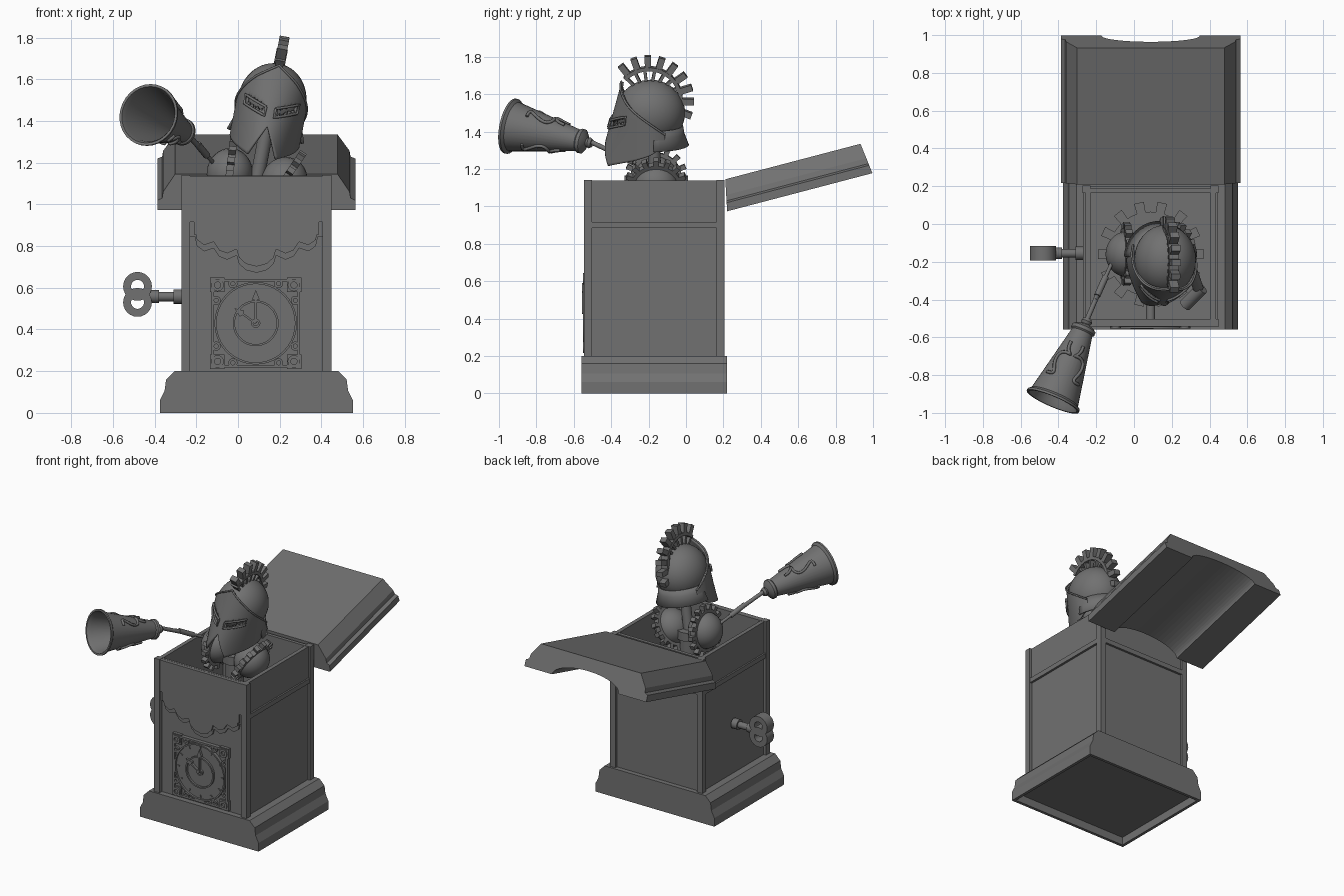
import bpy, bmesh
from math import sin, cos, pi, radians
from mathutils import Matrix, Vector

if "Cube" in bpy.data.objects:
    bpy.data.objects.remove(bpy.data.objects["Cube"])

T = Matrix.Translation
R = lambda deg, ax: Matrix.Rotation(radians(deg), 4, ax)
I = Matrix.Identity(4)
F = R(90, 'X')                                   # drawing plane x,z; depth towards -y
SIDE = Matrix(((0, 0, 1, 0), (1, 0, 0, 0), (0, 1, 0, 0), (0, 0, 0, 1)))  # plane y,z
CX = 0.088                                       # centre of the case in x
dark = bpy.data.materials.new('dark_metal')
dark.diffuse_color = (.165, .165, .165, 1)
dark.use_nodes = True
dark.node_tree.nodes["Principled BSDF"].inputs["Base Color"].default_value = dark.diffuse_color


def make(name, verts, faces, M=I, smooth=False):
    bm = bmesh.new()
    vs = [bm.verts.new(M @ Vector(v)) for v in verts]
    for f in faces:
        bm.faces.new([vs[i] for i in f])
    bmesh.ops.remove_doubles(bm, verts=bm.verts, dist=1e-5)
    bmesh.ops.recalc_face_normals(bm, faces=bm.faces)
    me = bpy.data.meshes.new(name)
    bm.to_mesh(me)
    bm.free()
    me.materials.append(dark)
    ob = bpy.data.objects.new(name, me)
    bpy.context.collection.objects.link(ob)
    if smooth:
        bpy.ops.object.select_all(action='DESELECT')
        ob.select_set(True)
        bpy.context.view_layer.objects.active = ob
        bpy.ops.object.shade_smooth_by_angle(angle=radians(35))
    return ob


def prism(name, pts, d0, d1, M=F, k0=0, k1=0):
    n = len(pts)
    vs = [(x, y, d0 + k0 * y) for x, y in pts] + [(x, y, d1 + k1 * y) for x, y in pts]
    fs = [range(n), range(n, 2 * n)] + [(i, (i + 1) % n, n + (i + 1) % n, n + i) for i in range(n)]
    return make(name, vs, fs, M)


def box(name, x0, x1, y0, y1, z0, z1, M=I):
    return prism(name, [(x0, y0), (x1, y0), (x1, y1), (x0, y1)], z0, z1, M)


def lathe(name, prof, M, seg=24, closed=False):
    n = len(prof)
    vs = [(r * cos(2 * pi * j / seg), r * sin(2 * pi * j / seg), z) for j in range(seg) for r, z in prof]
    fs = [(j * n + i, j * n + (i + 1) % n, (j + 1) % seg * n + (i + 1) % n, (j + 1) % seg * n + i)
          for j in range(seg) for i in range(n if closed else n - 1)]
    return make(name, vs, fs, M, True)


def aim(p, d):
    return T(p) @ Vector(d).to_track_quat('Z', 'Y').to_matrix().to_4x4()


def rod(name, p, q, r, seg=16):
    d = Vector(q) - Vector(p)
    return lathe(name, [(0, 0), (r, 0), (r, d.length), (0, d.length)], aim(p, d), seg)


def washer(name, r0, r1, d0, d1, M, seg=40):
    return lathe(name, [(r0, d0), (r1, d0), (r1, d1), (r0, d1)], M, seg, True)


def gear(name, M, r0, r1, h, n):
    pts = []
    for i in range(n):
        for a, r in ((-.5, r0), (-.23, r0), (-.21, r1), (.21, r1), (.23, r0)):
            t = 2 * pi * (i + a) / n
            pts.append((r * cos(t), r * sin(t)))
    return prism(name, pts, -h, h, M)


def tube(name, pts, r):
    cu = bpy.data.curves.new(name, 'CURVE')
    cu.dimensions, cu.bevel_depth, cu.bevel_resolution, cu.use_fill_caps = '3D', r, 1, True
    s = cu.splines.new('POLY')
    s.points.add(len(pts) - 1)
    for p, c in zip(s.points, pts):
        p.co = (*c, 1)
    cu.materials.append(dark)
    bpy.context.collection.objects.link(bpy.data.objects.new(name, cu))


def mirrored(half):
    return [(CX + x, z) for x, z in half] + [(CX - x, z) for x, z in reversed(half) if x > 0]


# base moulding, with a shallow recess underneath
prism('base', mirrored([(.463, .055), (.463, .06), (.44, .107), (.433, .16), (.393, .2)]), -.22, .558)
for s in (-1, 1):
    xc = CX + s * .453
    box('base_rim_side', xc - .01, xc + .01, -.558, .22, 0, .055)
for y in (-.558, .2):
    box('base_rim_end', CX - .463, CX + .463, y, y + .02, 0, .055)

# case: corner posts, recessed panels, rails
X0, X1, Y0, Y1 = CX - .36, CX + .36, -.545, .205
for x in (X0, X1 - .042):
    for y in (Y0, Y1 - .042):
        box('corner_post', x, x + .042, y, y + .042, .2, 1.14)
for s, x in ((1, X0), (-1, X1)):
    for name, d, z0, z1 in (('side_panel', .018, .2, .885), ('side_rail', .003, .885, .918),
                            ('side_frieze', .014, .918, 1.138)):
        a, b = sorted((x + s * d, x + s * .042))
        box(name, a, b, Y0 + .03, Y1 - .03, z0, z1)
box('front_panel', X0 + .03, X1 - .03, Y0 + .026, Y0 + .042, .2, 1.138)
box('back_panel', X0 + .03, X1 - .03, Y1 - .042, Y1 - .018, .2, 1.138)
box('back_rail', X0 + .03, X1 - .03, Y1 - .042, Y1 - .003, .885, .918)

# scalloped valance in two layers, the upper one stepped at the sides
scallops = [(0, .672), (.05, .685), (.083, .715), (.095, .755), (.14, .735), (.178, .75), (.205, .79),
            (.25, .775), (.285, .8), (.295, .845)]
prism('valance', mirrored(scallops + [(.318, .845), (.318, 1.137)]), .51, .53)
upper = [(x, z + .03) for x, z in scallops[:-1]] + [(.29, .855), (.3, .855), (.3, .916), (.318, .916), (.318, 1.137)]
prism('valance_top_layer', mirrored(upper), .51, .542)

# clock face
C = T((CX - .003, 0, .43)) @ F
prism('clock_plate', [(-.2, -.2), (.2, -.2), (.2, .2), (-.2, .2)], .51, .53, C)
for i in range(4):
    Q = C @ R(90 * i, 'Z')
    prism('clock_frame', [(-.213, -.213), (.213, -.213), (.2, -.2), (-.2, -.2)], .51, .545, Q)
    prism('corner_block', [(.15, .15), (.219, .15), (.219, .219), (.15, .219)], .51, .54, Q)
    washer('corner_rosette', .015, .03, .52, .552, Q @ T((.183, .183, 0)), 16)
    for s in (-1, 1):
        washer('corner_scroll', .01, .022, .52, .545, Q @ R(s * 15, 'Z') @ T((.155, .155, 0)), 12)
lathe('clock_disc', [(.195, .52), (.195, .538), (0, .538)], C, 40)
for r in (.188, .1, .012):
    washer('clock_ring', r, r + .01, .53, .552, C)
for i in range(12):
    prism('hour_mark', [(-.003, .162), (.003, .162), (.006, .178), (-.006, .178)], .53, .545, C @ R(30 * i, 'Z'))
for deg, ln in ((0, .16), (55, .125)):
    prism('clock_hand', [(-.005, 0), (.005, 0), (.005, ln - .05), (.018, ln - .045), (0, ln),
                         (-.018, ln - .045), (-.005, ln - .05)], .53, .555, C @ R(deg, 'Z'))
rod('clock_axle', (CX, -.52, .43), (CX, -.16, .43), .024)

# open lid with an arched hollow underneath
arch = [(.26 * cos(pi * i / 24), .085 * sin(pi * i / 24)) for i in range(25)]
lid = [(-.475, 0), (-.475, .045), (-.452, .055), (-.447, .085), (-.39, .168),
       (.39, .168), (.447, .085), (.452, .055), (.475, .045), (.475, 0)] + arch
prism('lid', lid, 0, -.803, T((CX, .22, .974)) @ R(14.7, 'X') @ F, -.2, .13)

# winding key
rod('key_collar', (-.31, -.155, .558), (-.265, -.155, .558), .035)
rod('key_shaft', (-.43, -.155, .558), (-.27, -.155, .558), .023)
rod('key_neck', (-.435, -.155, .558), (-.38, -.155, .558), .031)
for z in (.607, .53):
    washer('key_bow', .031, .069, -.038, .038, T((-.482, -.155, z)) @ F, 24)

# inner mechanism: column, big wheel, shoulders
P = (CX, -.16)
rod('column', (*P, .2), (*P, 1.1), .06)
rod('collar', (*P, 1.07), (*P, 1.13), .08)
rod('neck', (*P, 1.1), (.15, -.18, 1.43), .034)
gear('main_wheel', T((*P, .72)), .225, .28, .03, 14)
for side, p, d in (('left', (-.04, -.16, 1.15), (-1, 0, .12)), ('right', (.22, -.16, 1.11), (.82, 0, -.55))):
    M = aim(p, d)
    gear(side + '_shoulder_gear', M, .138, .17, .018, 16)
    lathe(side + '_shoulder_ball', [(.12 * sin(pi * i / 20), .11 * cos(pi * i / 20)) for i in range(21)], M)
    rod(side + '_shoulder_axle', p, (*P, 1.09), .03)

# arms
rod('right_upper_arm', (.28, -.17, 1.04), (.34, -.34, .86), .028)
rod('right_forearm', (.36, -.34, .86), (.27, -.43, .8), .034)
rod('left_upper_arm', (-.11, -.19, 1.19), (-.205, -.4, 1.3), .01)
rod('left_forearm', (-.15, -.28, 1.235), (-.195, -.38, 1.29), .017)
rod('left_hand', (-.195, -.38, 1.285), (-.25, -.51, 1.345), .013)

# horn
A, B = Vector((-.26, -.54, 1.345)), Vector((-.43, -.94, 1.43))
L = (B - A).length
HN = aim(A, B - A)
lathe('horn', [(0, -.04), (.022, -.04), (.03, -.025), (.022, -.01), (.05, 0), (.066, .012), (.066, .03),
               (.058, .038), (.134, L - .025), (.15, L - .012), (.15, L), (.138, L), (.126, L - .025),
               (.05, .04), (0, .04)], HN, 32)
for s in (-1, 1):
    for turn in (90, 270):
        pts = []
        for i in range(31):
            t = i / 30
            z = .12 + .2 * t + .025 * sin(3 * pi * t)
            a = radians(turn + s * (12 + 38 * t + 14 * cos(3.5 * pi * t)))
            r = .058 + .076 * (z - .038) / (L - .063) + .004
            pts.append(HN @ Vector((r * cos(a), r * sin(a), z)))
        tube('horn_scroll', pts, .009)

# helmet, leaning to one side
H = T((.165, -.19, 1.5)) @ R(11, 'Y')
dome = [(sin(pi * i / 24), cos(pi * i / 24)) for i in range(17)]
lathe('helmet_dome', dome, H @ Matrix.Diagonal((.163, .185, .178, 1)), 32)


def lerp(tab, x):
    for (a, u), (b, v) in zip(tab, tab[1:]):
        if x <= b:
            return u + (v - u) * (x - a) / (b - a)
    return tab[-1][1]


LOW = [(0, -.13), (8, -.17), (30, -.275), (65, -.235), (90, -.2), (115, -.15)]
HIGH = [(0, .17), (35, .1), (70, .015), (115, -.09)]


def face_point(phi, z, out=0):
    w = max(0, cos(radians(phi)))
    b = .185 + w * (.015 - .27 * z)
    return ((.17 + .1 * min(z, 0) * w + out) * sin(radians(phi)), -(b + out) * cos(radians(phi)), z)


# visor with eye slits
NP, NZ = 92, 24
verts, faces = [], []
for i in range(NP + 1):
    phi = -115 + 230 * i / NP
    lo, hi = lerp(LOW, abs(phi)), lerp(HIGH, abs(phi))
    verts += [face_point(phi, lo + (hi - lo) * j / NZ) for j in range(NZ + 1)]
for i in range(NP):
    for j in range(NZ):
        phi, z = abs(-115 + 230 * (i + .5) / NP), verts[i * (NZ + 1) + j][2]
        if not (12 < phi < 44 and -.085 + phi * .001 < z < -.05 + phi * .001):
            q = i * (NZ + 1) + j
            faces.append((q, q + 1, q + NZ + 2, q + NZ + 1))
visor = make('visor', verts, faces, H, True)
visor.modifiers.new('thickness', 'SOLIDIFY').thickness = .012
# raised rims: visor edge and eye frames
tube('visor_brow', [H @ Vector(face_point(p, lerp(HIGH, abs(p)), .002)) for p in range(-115, 116, 5)], .006)
for s in (-1, 1):
    ring = [(p, -.045 + p * .001) for p in range(8, 49, 5)] + [(p, -.088 + p * .001) for p in range(48, 7, -5)]
    tube('eye_frame', [H @ Vector(face_point(s * p, z, .006)) for p, z in ring + ring[:1]], .007)

# flared neck guard
verts = [(r * .95 * sin(radians(p)), -r * 1.03 * cos(radians(p)), z)
         for p in range(95, 266, 10) for r, z in ((.17, -.07), (.176, -.11), (.2, -.175))]
guard = make('neck_guard', verts, [(3 * i + j, 3 * i + j + 1, 3 * i + j + 4, 3 * i + j + 3)
                                   for i in range(17) for j in range(2)], H, True)
guard.modifiers.new('thickness', 'SOLIDIFY').thickness = .012

# crest: band, blocks and posts around a raised centre
K0 = H @ T((0, -.01, .068))
arc = [radians(-27 + 164 * i / 20) for i in range(21)]
band = [(.183 * cos(t), .183 * sin(t)) for t in arc] + [(.163 * cos(t), .163 * sin(t)) for t in reversed(arc)]
prism('crest_band', band, -.027, .027, K0 @ SIDE)
for i in range(9):
    K = K0 @ R(-20 + 18.5 * i, 'X')
    box('crest_block', -.024, .024, .178, .243, -.017, .017, K)
    box('crest_post', -.02, .02, .1, .168, -.008, .008, K @ R(6, 'X'))
